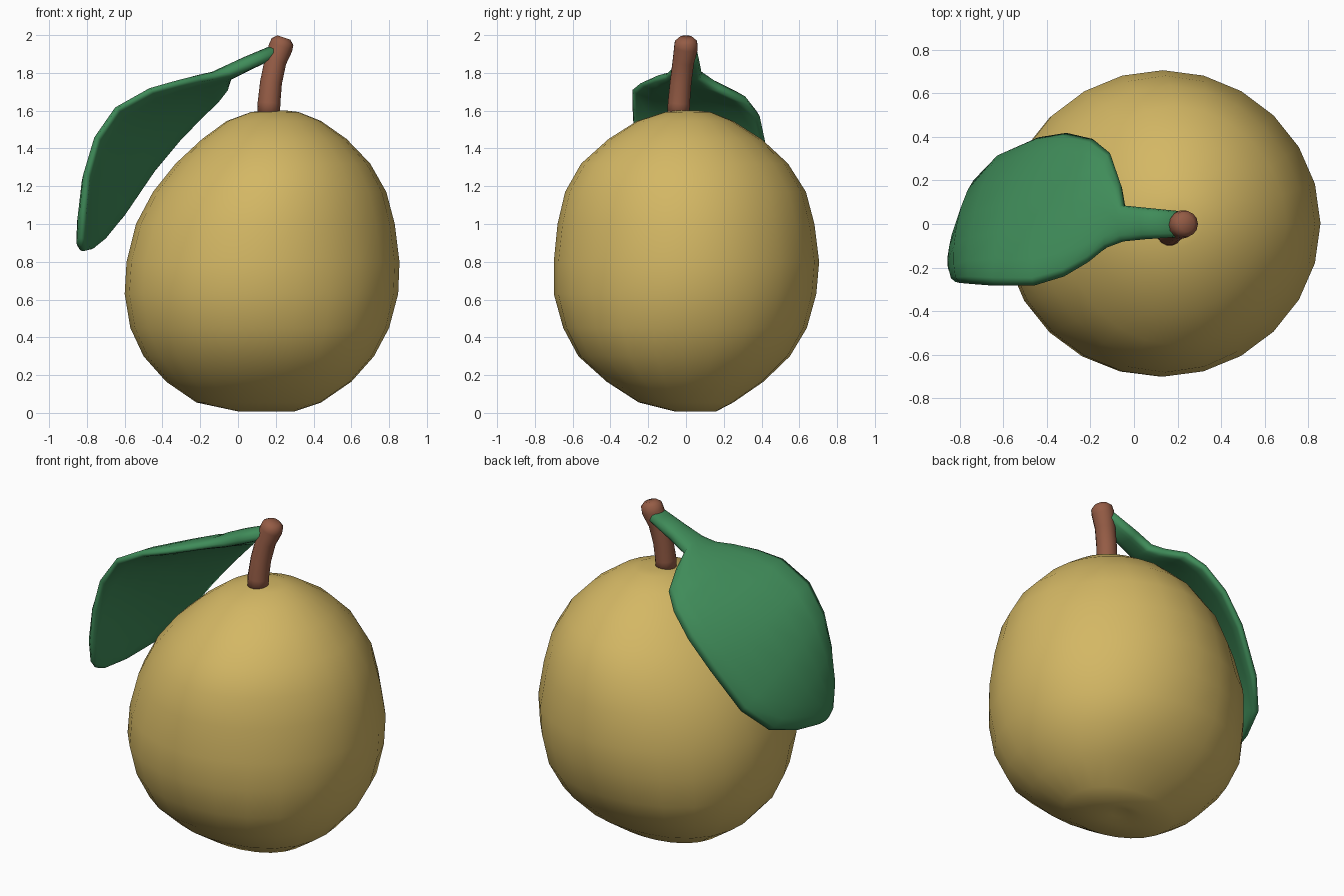
import bpy, bmesh, math
from mathutils import Vector


def material(name, rgb):
    m = bpy.data.materials.new(name)
    m.diffuse_color = (*rgb, 1)
    return m


def loft(name, rings, mat):
    """Skin a list of equal-length point rings and cap both ends."""
    bm = bmesh.new()
    vr = [[bm.verts.new(p) for p in r] for r in rings]
    n = len(vr[0])
    for a, b in zip(vr, vr[1:]):
        for i in range(n):
            j = (i + 1) % n
            bm.faces.new((a[i], a[j], b[j], b[i]))
    bm.faces.new(vr[0][::-1])
    bm.faces.new(vr[-1])
    bmesh.ops.recalc_face_normals(bm, faces=bm.faces)
    for f in bm.faces:
        f.smooth = True
    me = bpy.data.meshes.new(name)
    bm.to_mesh(me)
    bm.free()
    me.materials.append(mat)
    ob = bpy.data.objects.new(name, me)
    bpy.context.collection.objects.link(ob)
    return ob


def angles(n):
    return [2 * math.pi * i / n for i in range(n)]


skin = material("golden skin", (0.655, 0.475, 0.128))
green = material("leaf green", (0.05, 0.26, 0.10))
bark = material("stem brown", (0.30, 0.107, 0.06))

# Fruit: horizontal rings given as z, left, right, front, back, corner swell
profile = [
    (0.022, 0.09, 0.19, 0.00, 0.10, 0),
    (0.008, 0.00, 0.30, -0.06, 0.16, 0),
    (0.055, -0.22, 0.44, -0.25, 0.25, 0.04),
    (0.165, -0.38, 0.60, -0.42, 0.41, 0.06),
    (0.30, -0.50, 0.72, -0.57, 0.55, 0.05),
    (0.45, -0.57, 0.80, -0.65, 0.64, 0.03),
    (0.63, -0.60, 0.848, -0.70, 0.69, 0),
    (0.80, -0.59, 0.855, -0.70, 0.705, -0.005),
    (1.00, -0.54, 0.83, -0.68, 0.68, -0.018),
    (1.17, -0.45, 0.785, -0.64, 0.635, -0.018),
    (1.32, -0.33, 0.70, -0.555, 0.54, -0.018),
    (1.45, -0.19, 0.575, -0.41, 0.40, -0.01),
    (1.545, -0.06, 0.44, -0.26, 0.25, 0),
    (1.593, 0.07, 0.32, -0.11, 0.13, 0),
    (1.60, 0.15, 0.26, -0.05, 0.07, 0),
]
corner = {(True, False): 1, (False, True): 1, (True, True): 0.6, (False, False): -0.2}
rings = []
for z, l, r, f, b, swell in profile:
    ring = []
    for a in angles(24):
        c, s = math.cos(a), math.sin(a)
        side = corner[(c > 0, s > 0)] if swell > 0 else 1
        k = 1 + swell * side * math.sin(2 * a) ** 2
        ring.append(((l + r) / 2 + (r - l) / 2 * k * c,
                     (f + b) / 2 + (b - f) / 2 * k * s, z))
    rings.append(ring)
loft("fruit", rings, skin)

# Stem: bent tube with a softened top
path = [(0.163, -0.04, 1.57, 0.06), (0.164, -0.038, 1.64, 0.06),
        (0.175, -0.028, 1.75, 0.058), (0.198, -0.014, 1.86, 0.058),
        (0.226, 0, 1.935, 0.064), (0.236, 0, 1.966, 0.06), (0.243, 0, 1.987, 0.036)]
pts = [Vector(p[:3]) for p in path]
rings = []
for i, p in enumerate(pts):
    t = (pts[min(i + 1, len(pts) - 1)] - pts[max(i - 1, 0)]).normalized()
    u = Vector((0, 1, 0)).cross(t).normalized()
    v = t.cross(u)
    rings.append([p + path[i][3] * (math.cos(a) * u + math.sin(a) * v) for a in angles(14)])
loft("stem", rings, bark)

# Leaf: front edge point, back edge point and half thickness per row
rows = [
    ((0.20, -0.06, 1.91), (0.20, 0.06, 1.91), 0.035),
    ((0.05, -0.07, 1.845), (0.05, 0.075, 1.84), 0.038),
    ((-0.05, -0.08, 1.805), (-0.05, 0.085, 1.785), 0.038),
    ((-0.13, -0.11, 1.785), (-0.06, 0.18, 1.72), 0.035),
    ((-0.21, -0.175, 1.77), (-0.11, 0.325, 1.65), 0.035),
    ((-0.32, -0.24, 1.745), (-0.19, 0.39, 1.57), 0.035),
    ((-0.46, -0.283, 1.71), (-0.31, 0.418, 1.44), 0.035),
    ((-0.64, -0.283, 1.615), (-0.44, 0.397, 1.28), 0.035),
    ((-0.745, -0.275, 1.465), (-0.60, 0.325, 1.045), 0.035),
    ((-0.80, -0.27, 1.27), (-0.71, 0.21, 0.915), 0.035),
    ((-0.82, -0.265, 1.07), (-0.78, 0.03, 0.865), 0.032),
    ((-0.83, -0.23, 0.925), (-0.815, -0.09, 0.86), 0.026),
    ((-0.83, -0.20, 0.885), (-0.82, -0.13, 0.857), 0.014),
]
edges = [(Vector(f), Vector(b), h) for f, b, h in rows]
mids = [(f + b) / 2 for f, b, h in edges]
rings = []
for i, (f, b, h) in enumerate(edges):
    t = mids[min(i + 1, len(mids) - 1)] - mids[max(i - 1, 0)]
    half = (b - f) / 2
    n = half.cross(t).normalized()
    if n.z - n.x < 0:          # keep the bulge on the outer side
        n = -n
    bulge = 0.10 * half.length
    ring = []
    for a in angles(16):
        c, s = math.cos(a), math.sin(a)
        lift = math.copysign(abs(s) ** 0.55, s) * h + bulge * s * s
        ring.append(mids[i] + half * c + n * lift)
    rings.append(ring)
loft("leaf", rings, green)
